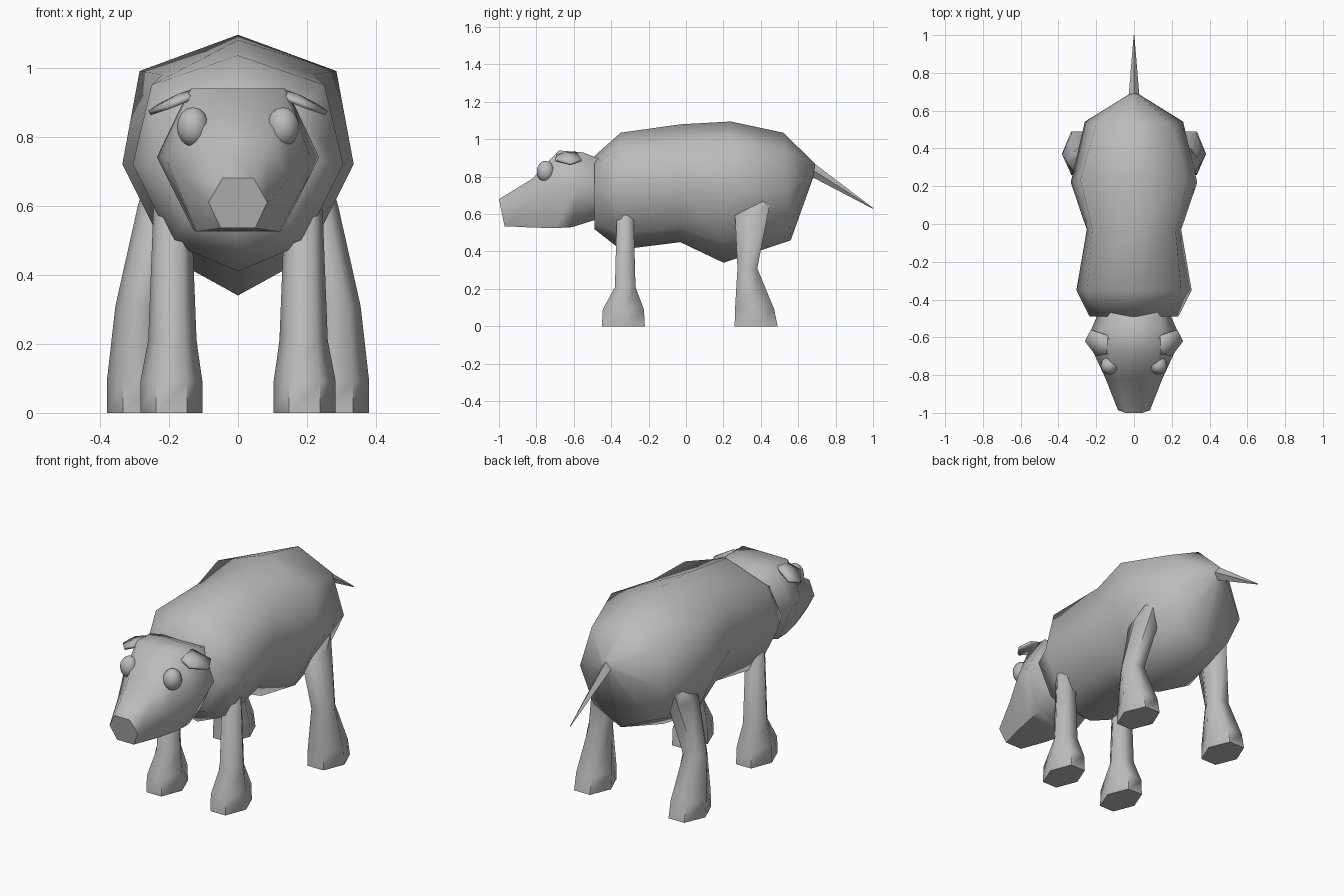
import bpy, bmesh, math

if "Cube" in bpy.data.objects:
    bpy.data.objects.remove(bpy.data.objects["Cube"])

grey = bpy.data.materials.new("plain grey")
grey.diffuse_color = (0.5, 0.5, 0.5, 1)
grey.use_nodes = True
grey.node_tree.nodes["Principled BSDF"].inputs["Base Color"].default_value = grey.diffuse_color


def finish(bm, name, angle=65):
    bmesh.ops.recalc_face_normals(bm, faces=bm.faces[:])
    mesh = bpy.data.meshes.new(name)
    bm.to_mesh(mesh)
    bm.free()
    mesh.materials.append(grey)
    ob = bpy.data.objects.new(name, mesh)
    bpy.context.collection.objects.link(ob)
    bpy.ops.object.select_all(action='DESELECT')
    ob.select_set(True)
    bpy.context.view_layer.objects.active = ob
    bpy.ops.object.shade_smooth_by_angle(angle=math.radians(angle))
    return ob


def loft(name, rings):
    """Skin a closed, capped tube over rings with equal point counts."""
    bm = bmesh.new()
    loops = [[bm.verts.new(p) for p in ring] for ring in rings]
    for a, b in zip(loops, loops[1:]):
        n = len(a)
        for i in range(n):
            j = (i + 1) % n
            bm.faces.new((a[i], a[j], b[j], b[i]))
    bm.faces.new(loops[0])
    bm.faces.new(loops[-1])
    return finish(bm, name)


def section(y_top, y_bottom, half):
    """Mirror a half outline (x, z), listed top to bottom, into a full ring."""
    pts = half + [(-x, z) for x, z in reversed(half) if x > 0]
    z0, z1 = half[-1][1], half[0][1]
    return [(x, y_bottom + (y_top - y_bottom) * (z - z0) / (z1 - z0), z) for x, z in pts]


# Barrel body
loft("body", [
    section(-0.49, -0.49, [(0, .91), (.16, .87), (.235, .73), (.15, .56), (0, .52)]),
    section(-0.35, -0.35, [(0, 1.035), (.25, .95), (.305, .72), (.19, .49), (0, .41)]),
    section(-0.03, -0.03, [(0, 1.08), (.22, .98), (.25, .73), (.16, .53), (0, .45)]),
    section(0.24, 0.20, [(0, 1.095), (.285, .99), (.335, .72), (.20, .45), (0, .34)]),
    section(0.52, 0.56, [(0, 1.035), (.20, .94), (.26, .72), (.17, .54), (0, .46)]),
    section(0.69, 0.68, [(0, .87), (.02, .86), (.03, .83), (.02, .805), (0, .795)]),
])

# Pointed tail
loft("tail", [
    section(0.67, 0.66, [(0, .88), (.03, .835), (0, .80)]),
    section(0.70, 0.69, [(0, .86), (.027, .825), (0, .79)]),
    section(1.0, 0.998, [(0, .633), (.002, .631), (0, .629)]),
])

# Head tapering to a six-sided muzzle
loft("head", [
    section(-0.45, -0.45, [(.12, .89), (.18, .73), (.11, .58)]),
    section(-0.55, -0.61, [(.145, .93), (.235, .74), (.13, .53)]),
    section(-0.68, -0.70, [(.135, .94), (.21, .74), (.12, .525)]),
    section(-0.82, -0.82, [(.09, .79), (.15, .68), (.095, .528)]),
    section(-1.0, -0.97, [(.045, .68), (.085, .61), (.05, .535)]),
])


def hexagon(cx, cy, z, rx, ry):
    return [(cx + sx * rx, cy + sy * ry, z) for sx, sy in
            ((1, 0), (.5, 1), (-.5, 1), (-1, 0), (-.5, -1), (.5, -1))]


# Leg rings: centre x, centre y, height, half width, half depth
front_leg = [(.193, -.335, 0, .09, .115), (.193, -.335, .09, .09, .11),
             (.190, -.325, .21, .07, .055), (.19, -.325, .59, .055, .045),
             (.185, -.325, .61, .04, .03)]
hind_leg = [(.285, .375, 0, .095, .115), (.285, .367, .09, .095, .105),
            (.285, .328, .31, .07, .053), (.225, .35, .60, .065, .088),
            (.215, .41, .665, .055, .04)]

for side, s in (("right", 1), ("left", -1)):
    for kind, rings in (("front_leg", front_leg), ("hind_leg", hind_leg)):
        loft(f"{kind}_{side}", [hexagon(s * cx, cy, z, rx, ry) for cx, cy, z, rx, ry in rings])

    # Bulging eye
    bm = bmesh.new()
    bmesh.ops.create_uvsphere(bm, u_segments=12, v_segments=8, radius=1)
    bmesh.ops.scale(bm, vec=(.047, .048, .057), verts=bm.verts)
    bmesh.ops.translate(bm, vec=(s * .13, -.75, .828), verts=bm.verts)
    finish(bm, f"eye_{side}")

    # Thin leaf-shaped ear
    bm = bmesh.new()
    outline = [(.10, -.68, .935), (.20, -.70, .895), (.26, -.62, .875),
               (.23, -.56, .895), (.14, -.59, .935)]
    rim = [bm.verts.new((s * x, y, z)) for x, y, z in outline]
    mid = bm.verts.new((s * .17, -.635, .925))
    for i in range(5):
        bm.faces.new((rim[i], rim[(i + 1) % 5], mid))
    ear = finish(bm, f"ear_{side}", 30)
    ear.modifiers.new("thickness", 'SOLIDIFY').thickness = .015
